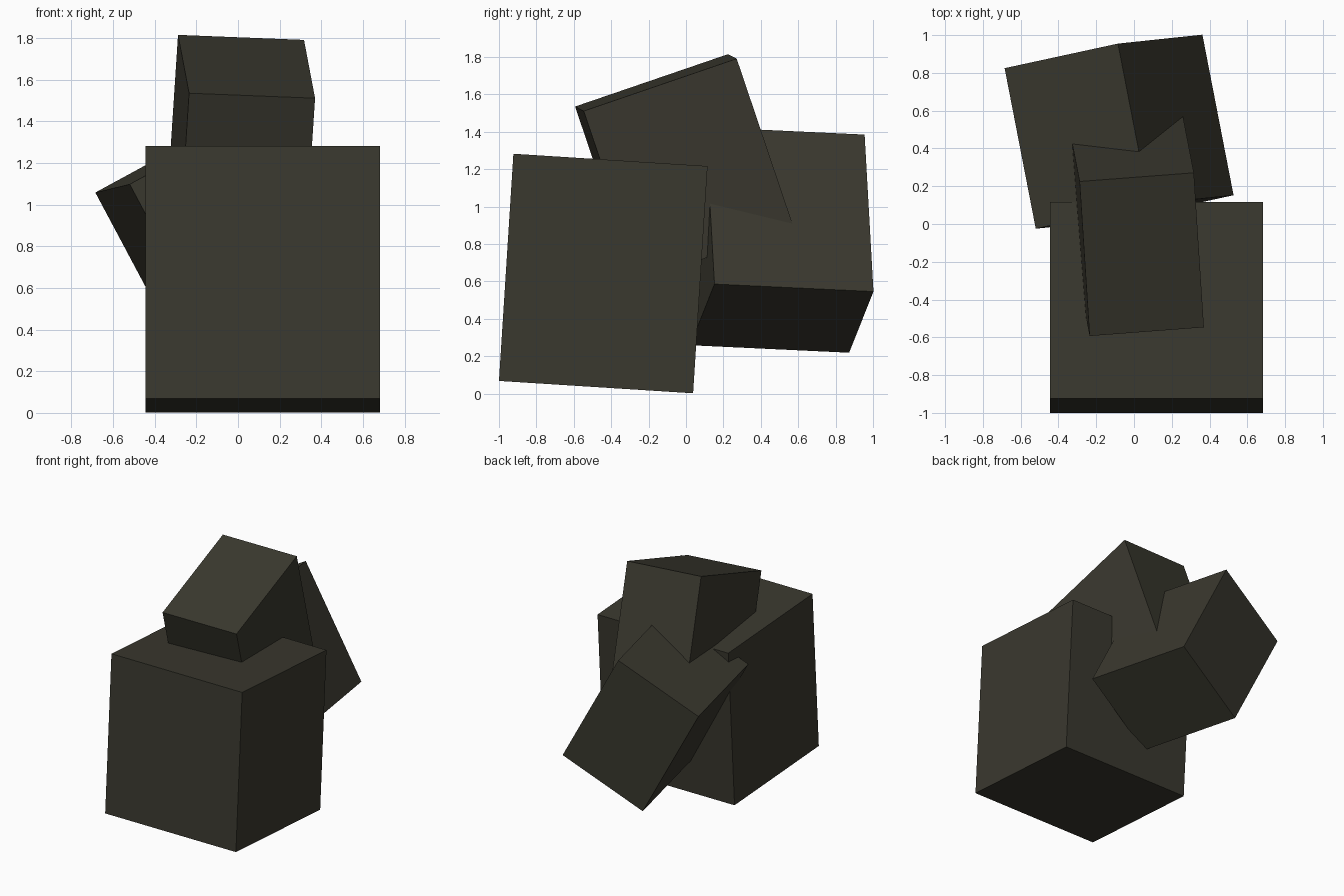
import bpy
import bmesh
from mathutils import Matrix, Vector

if "Cube" in bpy.data.objects:
    bpy.data.objects.remove(bpy.data.objects["Cube"])

# One dark olive stone colour
stone = bpy.data.materials.new("dark_olive_stone")
stone.diffuse_color = (0.042, 0.040, 0.028, 1.0)
stone.use_nodes = True
stone.node_tree.nodes["Principled BSDF"].inputs["Base Color"].default_value = stone.diffuse_color


def block(name, corner, u, v, depth):
    """Box from one corner, two edge vectors and a depth along u x v."""
    u, v = Vector(u), Vector(v)
    w = u.cross(v).normalized() * depth
    centre = Vector(corner) + (u + v + w) / 2
    frame = Matrix((u, v, w)).transposed().to_4x4()
    bm = bmesh.new()
    bmesh.ops.create_cube(bm, size=1.0, matrix=Matrix.Translation(centre) @ frame)
    bmesh.ops.recalc_face_normals(bm, faces=bm.faces)
    mesh = bpy.data.meshes.new(name)
    bm.to_mesh(mesh)
    bm.free()
    mesh.materials.append(stone)
    obj = bpy.data.objects.new(name, mesh)
    bpy.context.collection.objects.link(obj)
    return obj


# Large front block, tipped slightly back
block("front_block", (-0.445, -1.0, 0.068), (1.127, 0, 0), (0, 1.038, -0.066), 1.217)

# Block leaning on top, measured from its upper rear left corner
block("top_block", (-0.288, 0.225, 1.815), (0.605, 0.046, -0.024),
      (0.053, -0.818, -0.280), 0.957)

# Block tumbled behind, measured from its upper rear corner
block("rear_block", (-0.085, 0.955, 1.385), (0.165, -0.85, 0.04),
      (-0.60, -0.13, -0.327), 0.952)
